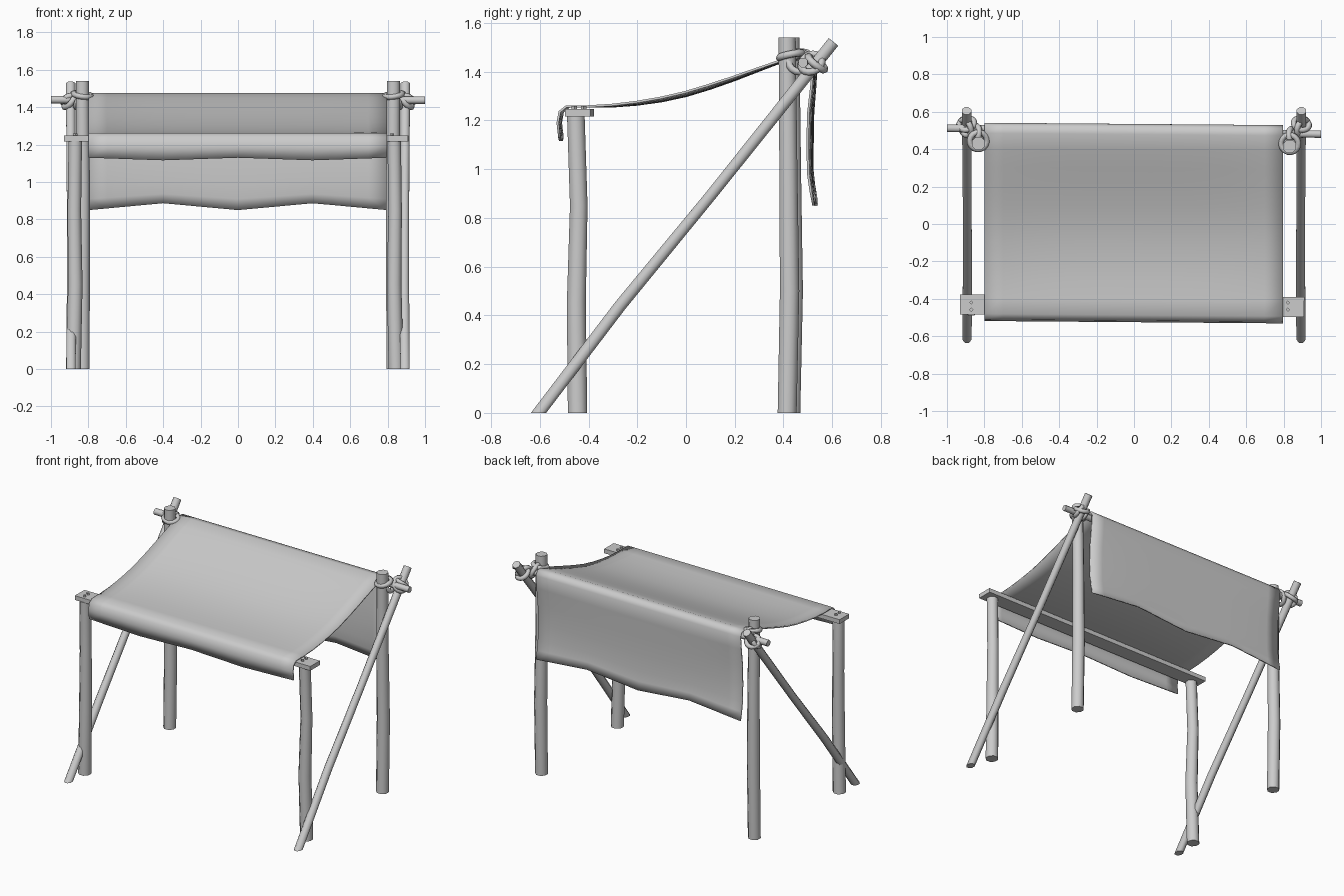
import bpy, bmesh, math
from mathutils import Vector

cube = bpy.data.objects.get("Cube")
if cube:
    bpy.data.objects.remove(cube)

grey = bpy.data.materials.new("plain grey")
grey.use_nodes = True
grey.diffuse_color = (0.6, 0.6, 0.6, 1)
grey.node_tree.nodes["Principled BSDF"].inputs["Base Color"].default_value = grey.diffuse_color


def finish(name, bm, angle=50):
    bmesh.ops.recalc_face_normals(bm, faces=bm.faces)
    mesh = bpy.data.meshes.new(name)
    bm.to_mesh(mesh)
    bm.free()
    mesh.materials.append(grey)
    obj = bpy.data.objects.new(name, mesh)
    bpy.context.collection.objects.link(obj)
    bpy.ops.object.select_all(action='DESELECT')
    obj.select_set(True)
    bpy.context.view_layer.objects.active = obj
    bpy.ops.object.shade_smooth_by_angle(angle=math.radians(angle))
    return obj


def pole(name, points, radii, sides=8):
    """Tapered rough pole through points; an end on the ground is cut level."""
    bm = bmesh.new()
    pts = [Vector(p) for p in points]
    rings = []
    for i, (p, r) in enumerate(zip(pts, radii)):
        d = (pts[min(i + 1, len(pts) - 1)] - pts[max(i - 1, 0)]).normalized()
        u = d.cross(Vector((0, 1, 0)) if abs(d.y) < 0.6 else Vector((1, 0, 0))).normalized()
        w = d.cross(u)
        ring = []
        for k in range(sides):
            a = math.tau * (k + 0.5) / sides
            v = p + r * (u * math.cos(a) + w * math.sin(a))
            if p.z == 0:
                v -= d * (v.z / d.z)
            ring.append(bm.verts.new(v))
        rings.append(ring)
    for a, b in zip(rings, rings[1:]):
        for k in range(sides):
            n = (k + 1) % sides
            bm.faces.new((a[k], a[n], b[n], b[k]))
    bm.faces.new(rings[0])
    bm.faces.new(rings[-1])
    return finish(name, bm)


def rope_loop(name, center, axis, radius, thick=0.016, stretch=1.0):
    """Ring of rope around the given axis."""
    bm = bmesh.new()
    turn = Vector(axis).to_track_quat('Z', 'Y')
    n, m = 16, 6
    rings = []
    for i in range(n):
        a = math.tau * i / n
        out = Vector((math.cos(a), math.sin(a) * stretch, 0))
        ring = []
        for j in range(m):
            b = math.tau * j / m
            v = out * radius + out.normalized() * thick * math.cos(b) + Vector((0, 0, thick * math.sin(b)))
            ring.append(bm.verts.new(Vector(center) + turn @ v))
        rings.append(ring)
    for i in range(n):
        a, b = rings[i], rings[(i + 1) % n]
        for j in range(m):
            bm.faces.new((a[j], a[(j + 1) % m], b[(j + 1) % m], b[j]))
    return finish(name, bm, 80)


def box(name, center, size, spin=0):
    bm = bmesh.new()
    bmesh.ops.create_cube(bm, size=1)
    c, s = math.cos(spin), math.sin(spin)
    for v in bm.verts:
        x, y, z = (v.co[i] * size[i] for i in range(3))
        v.co = Vector(center) + Vector((c * x - s * y, s * x + c * y, z))
    return finish(name, bm, 30)


# Posts, braces and lashings on both sides
for side, s, fx, by in (("left", 1, 0.835, 0.42), ("right", -1, -0.87, 0.435)):
    pole(f"front_post_{side}",
         [(fx + s * 0.01, -0.445, 0), (fx, -0.45, 0.45), (fx + s * 0.005, -0.44, 0.85), (fx, -0.452, 1.22)],
         [0.043, 0.042, 0.039, 0.039])
    bx = s * 0.832
    pole(f"back_post_{side}",
         [(bx, by - 0.005, 0), (bx, by + 0.005, 0.5), (bx - s * 0.003, by, 1.0), (bx, by - 0.005, 1.54)],
         [0.042, 0.043, 0.04, 0.038])
    pole(f"brace_{side}",
         [(s * 0.893, -0.605, 0), (s * 0.89, -0.27, 0.44), (s * 0.892, 0.1, 0.89), (s * 0.895, 0.605, 1.522)],
         [0.027, 0.027, 0.025, 0.027])
    rope_loop(f"post_lashing_{side}", (bx, by + 0.01, 1.465), (s * -0.15, -0.2, 1), 0.047)
    rope_loop(f"bar_lashing_{side}", (bx + s * 0.015, by + 0.045, 1.44), (s * 0.9, 0.15, 0.4), 0.045)
    rope_loop(f"brace_lashing_{side}", (s * 0.895, 0.535, 1.435), (s * 0.2, 0.62, 0.78), 0.042)
    rope_loop(f"cross_lashing_{side}", (s * 0.9, 0.515, 1.435), (s * 0.75, -0.3, 0.55), 0.045)
    for y in (-0.42, -0.458):
        box(f"nail_{side}", (fx - s * 0.012 if s > 0 else fx, y, 1.252), (0.016, 0.016, 0.014), math.pi / 4)

# Horizontal supports
pole("top_crossbar", [(-1, 0.512, 1.44), (0, 0.497, 1.437), (1, 0.48, 1.437)], [0.022, 0.023, 0.021])
box("front_plank", (-0.01, -0.437, 1.232), (1.84, 0.106, 0.03), -0.008)

# Cloth: side profile swept across the width, draped over plank and crossbar
profile = [(-0.513, 1.13), (-0.52, 1.19), (-0.512, 1.235), (-0.485, 1.257), (-0.4, 1.257), (-0.3, 1.263),
           (-0.2, 1.275), (-0.1, 1.292), (0, 1.315), (0.1, 1.345), (0.2, 1.378), (0.3, 1.413),
           (0.4, 1.447), (0.48, 1.47), (0.515, 1.468), (0.53, 1.44), (0.522, 1.35), (0.508, 1.23),
           (0.505, 1.1), (0.508, 0.98), (0.518, 0.91), (0.53, 0.85)]
bm = bmesh.new()
columns = 16
grid = []
for y, z in profile:
    row = []
    for i in range(columns + 1):
        x = -0.8 + 1.597 * i / columns
        wave = 1 - abs((abs(x) % 0.8) - 0.4) / 0.4
        fullness = 1 - (x / 0.8) ** 4
        dy, dz = -0.008 * x, 0
        if -0.4 < y < 0.45 and z > 1.25:
            dz = -0.014 * fullness * math.sin(math.pi * (y + 0.4) / 0.85)
        elif y > 0.45:
            drop = max(0, (1.44 - z) / 0.59)
            dz = 0.037 * wave * drop ** 3
            dy += 0.012 * fullness * math.sin(math.pi * drop)
        elif z < 1.2:
            dz = -0.014 * wave * (1.2 - z) / 0.07
        row.append(bm.verts.new((x, y + dy, z + dz)))
    grid.append(row)
for a, b in zip(grid, grid[1:]):
    for i in range(columns):
        bm.faces.new((a[i], a[i + 1], b[i + 1], b[i]))
cloth = finish("cloth_canopy", bm, 80)
solid = cloth.modifiers.new("thickness", 'SOLIDIFY')
solid.thickness = 0.01
solid.offset = 0
